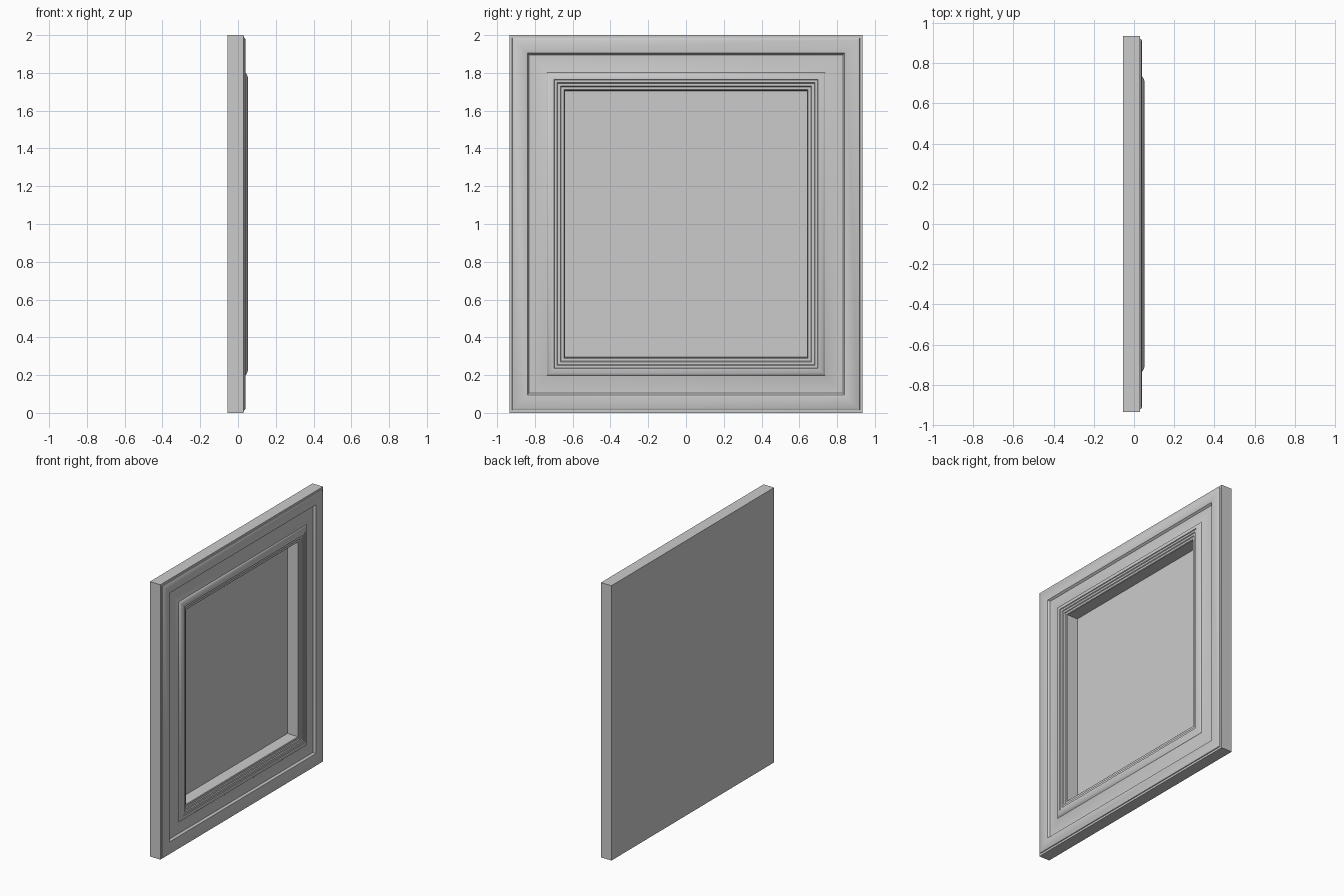
import bpy
import bmesh
import math

HALF_WIDTH, HEIGHT = 0.935, 2.0
BACK, PANEL_FRONT = -0.055, -0.05

old = bpy.data.objects.get("Cube")
if old:
    bpy.data.objects.remove(old, do_unlink=True)

# One plain light grey for the whole piece
grey = bpy.data.materials.new("light_grey")
grey.use_nodes = True
colour = (0.6, 0.6, 0.6, 1)
grey.diffuse_color = colour
grey.node_tree.nodes["Principled BSDF"].inputs["Base Color"].default_value = colour


def finish(bm, name):
    bmesh.ops.recalc_face_normals(bm, faces=bm.faces)
    mesh = bpy.data.meshes.new(name)
    bm.to_mesh(mesh)
    bm.free()
    mesh.materials.append(grey)
    obj = bpy.data.objects.new(name, mesh)
    bpy.context.collection.objects.link(obj)
    bpy.ops.object.select_all(action="DESELECT")
    obj.select_set(True)
    bpy.context.view_layer.objects.active = obj
    bpy.ops.object.shade_smooth_by_angle(angle=math.radians(30))


def ring(bm, inset, x):
    """Rectangle of four corners, inset from the outer edge, at depth x."""
    y = HALF_WIDTH - inset
    low, high = inset, HEIGHT - inset
    return [bm.verts.new((x, *p)) for p in ((-y, low), (y, low), (y, high), (-y, high))]


# Moulding profile: (inset from outer edge, depth)
profile = [(0, BACK), (0, 0.03), (0.014, 0.031), (0.016, 0.036), (0.025, 0.041),
           (0.085, 0.041), (0.095, 0.038)]

# Shallow cove between the outer band and the raised inner band
for i in range(9):
    t = i / 8
    profile.append((0.105 + 0.085 * t, 0.024 + 0.012 * t * t))

# Raised band with a rounded shoulder
profile += [(0.198, 0.038), (0.204, 0.045), (0.215, 0.049), (0.224, 0.053), (0.235, 0.053)]

# Small steps down to the opening
for i in range(3):
    inset, x = 0.238 + 0.018 * i, 0.048 - 0.006 * i
    profile += [(inset, x), (inset + 0.014, x)]
profile += [(0.292, 0.032), (0.295, PANEL_FRONT)]

# Mitred frame with closed back
bm = bmesh.new()
rings = [ring(bm, *p) for p in profile]
bm.faces.new(rings[0])
for a, b in zip(rings, rings[1:]):
    for i in range(4):
        j = (i + 1) % 4
        bm.faces.new((a[i], a[j], b[j], b[i]))
finish(bm, "moulded_frame")

# Thin recessed panel filling the opening
bm = bmesh.new()
front = ring(bm, 0.29, PANEL_FRONT)
back = ring(bm, 0.29, PANEL_FRONT - 0.003)
bm.faces.new(front)
bm.faces.new(back)
for i in range(4):
    j = (i + 1) % 4
    bm.faces.new((front[i], front[j], back[j], back[i]))
finish(bm, "recessed_panel")
